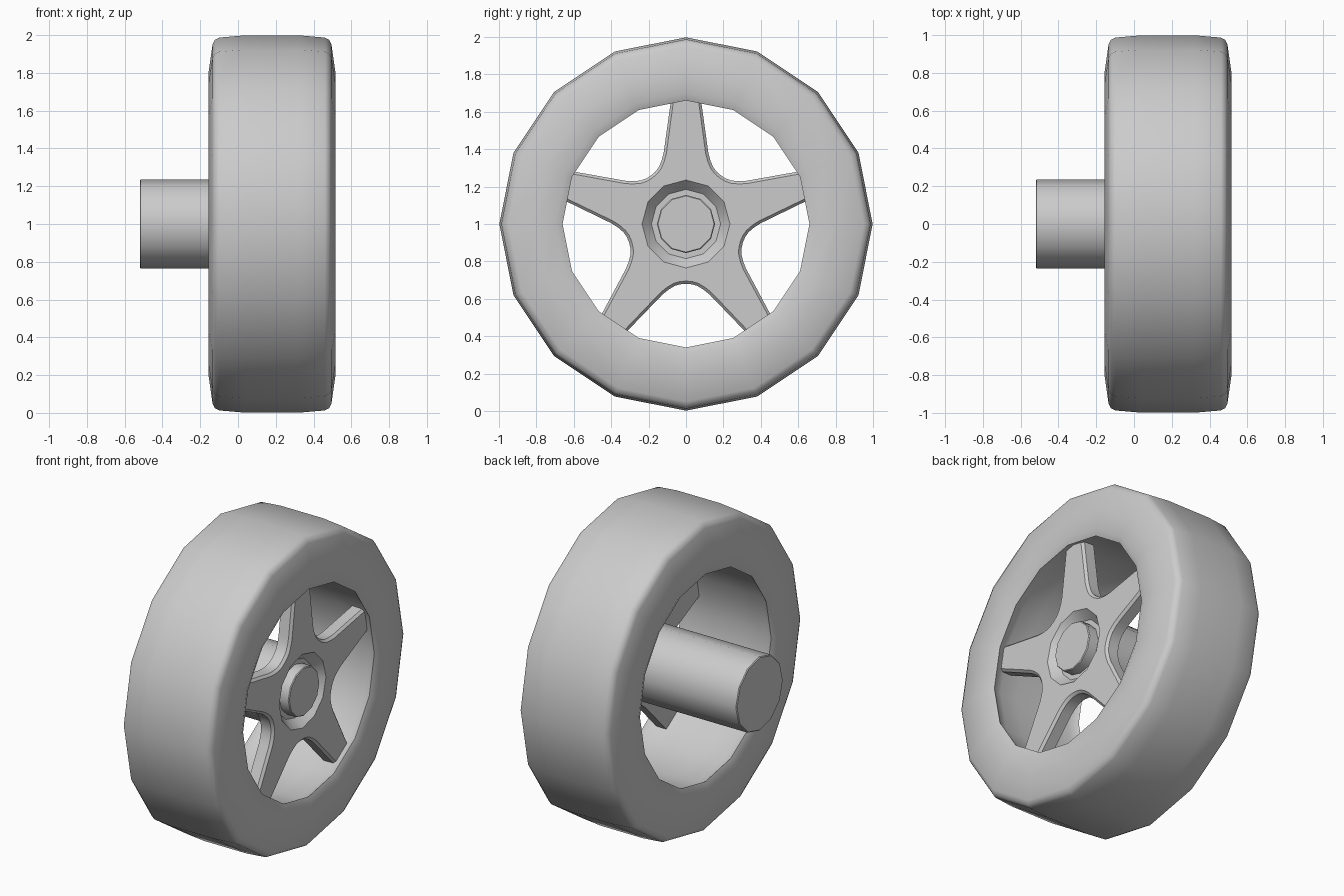
import bpy, bmesh, math

if "Cube" in bpy.data.objects:
    bpy.data.objects.remove(bpy.data.objects["Cube"])

CZ = 1.0      # axle height
MID = 0.18    # tyre centre plane along x

grey = bpy.data.materials.new("plain_grey")
grey.diffuse_color = (0.6, 0.6, 0.6, 1)
grey.use_nodes = True
grey.node_tree.nodes["Principled BSDF"].inputs["Base Color"].default_value = grey.diffuse_color


def finish(bm, name, angle=40):
    bmesh.ops.recalc_face_normals(bm, faces=bm.faces[:])
    me = bpy.data.meshes.new(name)
    bm.to_mesh(me)
    bm.free()
    me.materials.append(grey)
    ob = bpy.data.objects.new(name, me)
    bpy.context.collection.objects.link(ob)
    bpy.ops.object.select_all(action='DESELECT')
    ob.select_set(True)
    bpy.context.view_layer.objects.active = ob
    bpy.ops.object.shade_smooth_by_angle(angle=math.radians(angle))
    return ob


def ring(bm, x, pts):
    return [bm.verts.new((x, y, CZ + z)) for y, z in pts]


def circle(r, n):
    return [(r * math.cos(2 * math.pi * i / n), r * math.sin(2 * math.pi * i / n)) for i in range(n)]


def bridge(bm, a, b):
    n = len(a)
    for i in range(n):
        j = (i + 1) % n
        bm.faces.new((a[i], a[j], b[j], b[i]))


def lathe(name, profile, n, closed):
    bm = bmesh.new()
    rings = [ring(bm, x, circle(r, n)) for x, r in profile]
    for a, b in zip(rings, rings[1:]):
        bridge(bm, a, b)
    if closed:
        bridge(bm, rings[-1], rings[0])
    else:
        bm.faces.new(rings[0])
        bm.faces.new(rings[-1])
    return finish(bm, name)


# Tyre: half section mirrored about its centre plane, 16 sides
half = [(0.12, 0.69), (0.25, 0.685), (0.30, 0.672), (0.318, 0.66), (0.335, 0.70), (0.335, 0.81),
        (0.315, 0.95), (0.302, 0.975), (0.28, 0.987), (0.15, 0.998)]
section = [(MID + d, r) for d, r in half] + [(MID - d, r) for d, r in reversed(half)]
lathe("tyre", section, 16, True)

# Axle shaft and the small cap in front of it
lathe("axle", [(-0.52, 0.23), (-0.515, 0.235), (0.39, 0.235)], 12, False)
lathe("hub_cap", [(0.38, 0.155), (0.462, 0.155), (0.467, 0.15)], 12, False)

# Five-spoke star: half spoke outline (degrees from spoke axis, radius)
spoke = [(6.2, 0.70), (17.5, 0.398), (21, 0.364), (25.8, 0.336), (30.5, 0.324)]
star = []
for k in range(5):
    mid = 90 + 72 * k
    pts = [(-a, r) for a, r in reversed(spoke)] + spoke + [(36, 0.32)]
    for a, r in pts:
        t = math.radians(mid + a)
        star.append((r * math.cos(t), r * math.sin(t)))


def inset(pts, d):
    out = []
    for i, (y, z) in enumerate(pts):
        (y0, z0), (y1, z1) = pts[i - 1], pts[(i + 1) % len(pts)]
        ty, tz = y1 - y0, z1 - z0
        m = math.hypot(ty, tz)
        out.append((y - d * tz / m, z + d * ty / m))
    return out


bm = bmesh.new()
back = ring(bm, 0.37, star)
side = ring(bm, 0.44, star)
front = ring(bm, 0.455, inset(star, 0.015))
hole = ring(bm, 0.455, circle(0.235, 12))
cone = ring(bm, 0.40, circle(0.185, 12))
bridge(bm, back, side)
bridge(bm, side, front)
bridge(bm, hole, cone)
bm.faces.new(back)
bm.faces.new(cone)
rim = [bm.edges.get((l[i - 1], l[i])) for l in (front, hole) for i in range(len(l))]
bmesh.ops.triangle_fill(bm, edges=rim, use_beauty=True, use_dissolve=False)
finish(bm, "star_spokes", 30)
